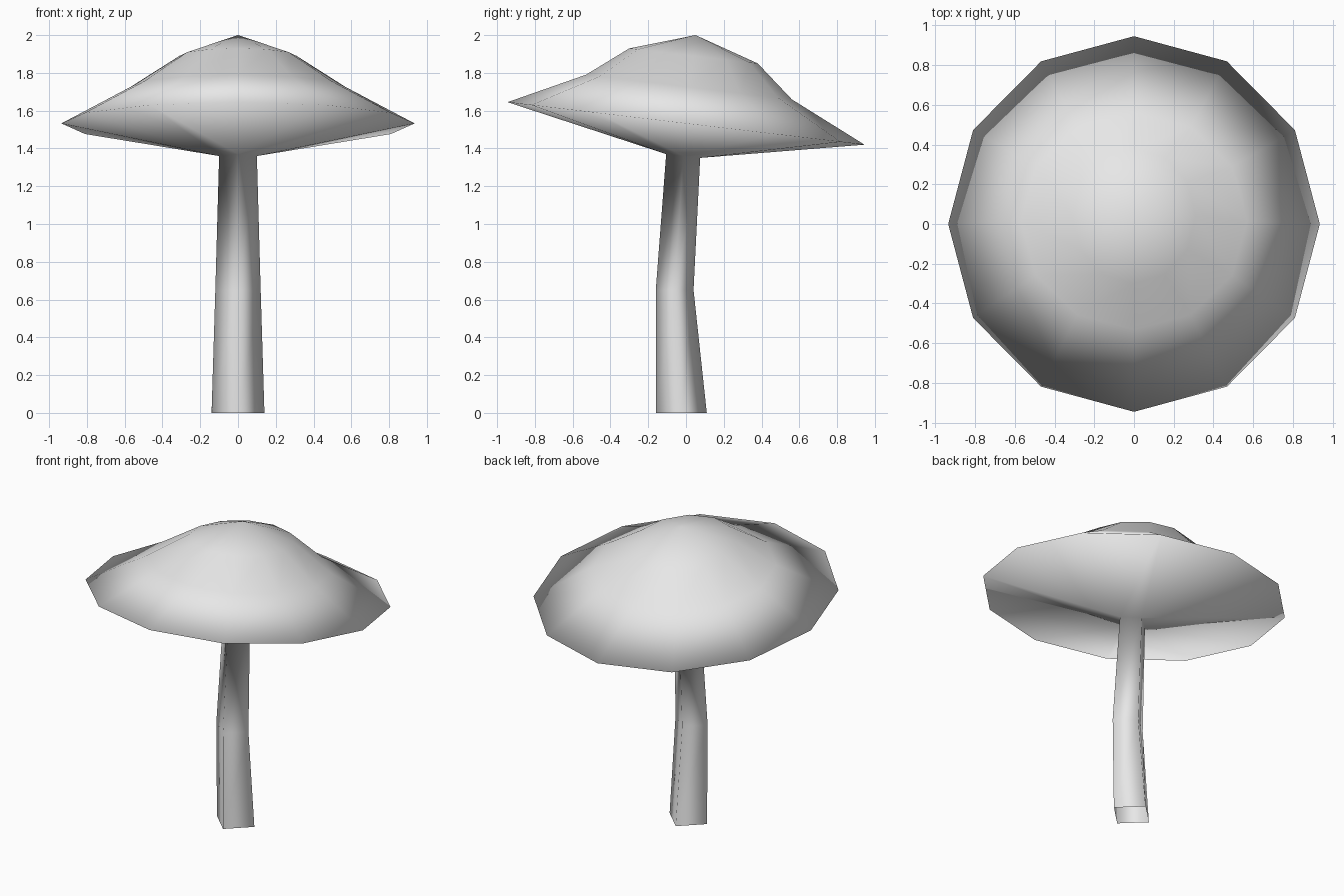
import bpy, bmesh
from math import sin, cos, tau
from mathutils import Vector

if "Cube" in bpy.data.objects:
    bpy.data.objects.remove(bpy.data.objects["Cube"], do_unlink=True)

# One plain colour
grey = bpy.data.materials.new("light_grey")
grey.use_nodes = True
COLOUR = (0.8, 0.8, 0.8, 1)
grey.diffuse_color = COLOUR
grey.node_tree.nodes["Principled BSDF"].inputs["Base Color"].default_value = COLOUR

bm = bmesh.new()


def ring(sides, rx, front, back):
    """Tilted ring running between its front and back (y, z) points."""
    mid_y, mid_z = (front[0] + back[0]) / 2, (front[1] + back[1]) / 2
    half_y, half_z = (back[0] - front[0]) / 2, (back[1] - front[1]) / 2
    return [bm.verts.new((rx * cos(a), mid_y + half_y * sin(a), mid_z + half_z * sin(a)))
            for a in (tau * i / sides for i in range(sides))]


def bridge(low, high):
    n = len(low)
    for i in range(n):
        j = (i + 1) % n
        bm.faces.new((low[i], low[j], high[j], high[i]))


# Bent four-sided stem, open at the foot
stem = [ring(4, 0.14, (-0.16, 0), (0.11, 0)),
        ring(4, 0.12, (-0.16, 0.65), (0.04, 0.65)),
        ring(4, 0.10, (-0.105, 1.37), (0.075, 1.35))]
for low, high in zip(stem, stem[1:]):
    bridge(low, high)

# Tilted cap: rim, shoulder, crown and tip
cap = [ring(12, 0.935, (-0.945, 1.645), (0.945, 1.42)),
       ring(12, 0.57, (-0.53, 1.79), (0.56, 1.66)),
       ring(12, 0.31, (-0.30, 1.93), (0.38, 1.85))]
for low, high in zip(cap, cap[1:]):
    bridge(low, high)
tip = bm.verts.new((0, 0.05, 2.0))
crown = cap[-1]
for i in range(12):
    bm.faces.new((crown[i], crown[(i + 1) % 12], tip))

# Underside fanning from the four stem corners to the rim
rim, neck = cap[0], stem[-1]
for k in range(4):
    c = 3 * k
    bm.faces.new((neck[k], rim[c], rim[c - 1]))
    bm.faces.new((neck[k], rim[c + 1], rim[c]))
    nxt = neck[(k + 1) % 4]
    bm.faces.new((neck[k], nxt, rim[(c + 2) % 12], rim[c + 1]))

bmesh.ops.recalc_face_normals(bm, faces=bm.faces)
for f in bm.faces:
    f.smooth = True
mesh = bpy.data.meshes.new("mushroom")
bm.to_mesh(mesh)
bm.free()
mesh.materials.append(grey)
bpy.context.collection.objects.link(bpy.data.objects.new("mushroom", mesh))
